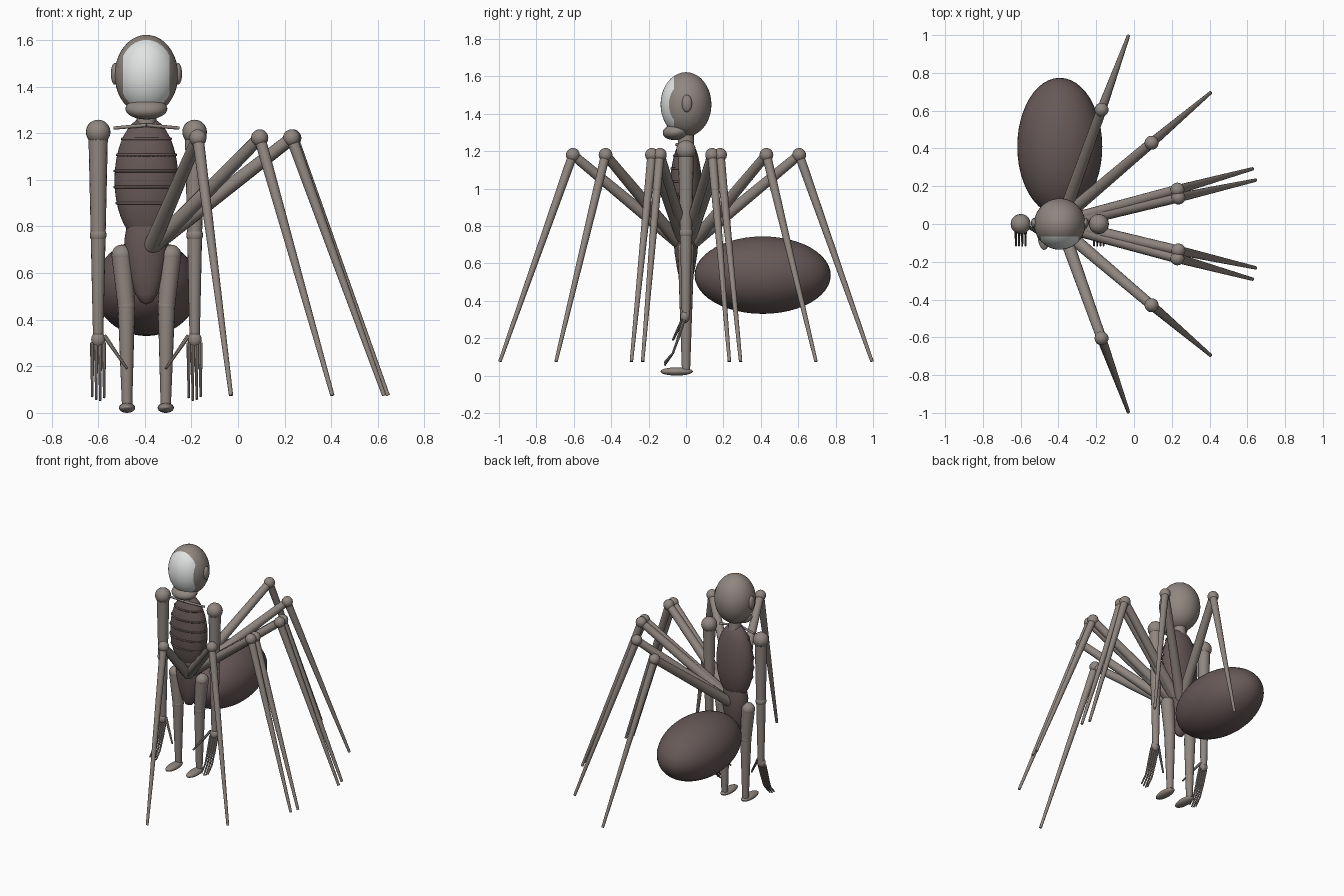
import bpy, bmesh
from math import sin, cos, pi
from mathutils import Vector, Matrix

if "Cube" in bpy.data.objects:
    bpy.data.objects.remove(bpy.data.objects["Cube"])

CX = -0.393  # the body stands off centre, beside its spread of legs


def material(name, color):
    m = bpy.data.materials.new(name)
    m.use_nodes = True
    m.diffuse_color = (*color, 1)
    m.node_tree.nodes["Principled BSDF"].inputs["Base Color"].default_value = (*color, 1)
    return m


SKIN = material("grey brown skin", (0.28, 0.24, 0.215))
DARK = material("dark brown hide", (0.135, 0.098, 0.097))
WHITE = material("pale mask", (0.75, 0.77, 0.77))
parts = []


def finish(bm, name, *mats):
    mesh = bpy.data.meshes.new(name)
    bm.to_mesh(mesh)
    bm.free()
    for m in mats:
        mesh.materials.append(m)
    ob = bpy.data.objects.new(name, mesh)
    bpy.context.collection.objects.link(ob)
    parts.append(ob)
    return ob


def ellipsoid_mesh(center, radii, seg=32, tilt=0):
    bm = bmesh.new()
    bmesh.ops.create_uvsphere(bm, u_segments=seg, v_segments=seg // 2, radius=1)
    bm.transform(Matrix.Translation(center) @ Matrix.Rotation(tilt, 4, "X")
                 @ Matrix.Diagonal((*radii, 1)))
    return bm


def ellipsoid(name, center, radii, mat, seg=32, tilt=0):
    return finish(ellipsoid_mesh(center, radii, seg, tilt), name, mat)


def ball(name, center, r, mat=SKIN):
    return ellipsoid(name, center, (r, r, r), mat, 20)


def limb(name, a, b, r1, r2, mat=SKIN, seg=16):
    """Tapered rod from a to b."""
    a, b = Vector(a), Vector(b)
    d = b - a
    bm = bmesh.new()
    bmesh.ops.create_cone(bm, cap_ends=True, segments=seg, radius1=r1, radius2=r2, depth=d.length)
    bm.transform(Matrix.Translation((a + b) / 2) @ d.to_track_quat("Z", "Y").to_matrix().to_4x4())
    return finish(bm, name, mat)


def wire(name, points, radius, mat):
    """Round tube along points."""
    cu = bpy.data.curves.new(name, "CURVE")
    cu.dimensions = "3D"
    cu.bevel_depth = radius
    cu.bevel_resolution = 2
    cu.use_fill_caps = True
    sp = cu.splines.new("POLY")
    sp.points.add(len(points) - 1)
    for p, co in zip(sp.points, points):
        p.co = (*co, 1)
    cu.materials.append(mat)
    ob = bpy.data.objects.new(name, cu)
    bpy.context.collection.objects.link(ob)


# Head, with the pale face cut in by planes
bm = ellipsoid_mesh((CX, 0, 1.45), (0.136, 0.136, 0.172), 40)
for co, no in (((CX, -0.065, 0), (0, 1, 0)), ((CX - 0.1, 0, 0), (1, 0, 0)), ((CX + 0.1, 0, 0), (1, 0, 0))):
    bmesh.ops.bisect_plane(bm, geom=bm.verts[:] + bm.edges[:] + bm.faces[:],
                           dist=1e-5, plane_co=co, plane_no=no)
for f in bm.faces:
    c = f.calc_center_median()
    f.material_index = int(c.y < -0.065 and abs(c.x - CX) < 0.1)
finish(bm, "head", SKIN, WHITE)
ellipsoid("jaw", (CX, -0.05, 1.305), (0.09, 0.075, 0.045), SKIN, tilt=0.15)
limb("neck", (CX, 0, 1.2), (CX, 0, 1.34), 0.045, 0.04)

# Torso and front ribs
TZ, TX, TY, TH = 1.0, 0.137, 0.085, 0.27
ellipsoid("torso", (CX, 0, TZ), (TX, TY, TH), DARK, 40)
for i in range(5):
    z = 1.176 - 0.069 * i
    k = (1 - ((z - TZ) / TH) ** 2) ** 0.5
    arc = [pi + pi * j / 24 for j in range(25)]
    wire(f"rib_{i + 1}", [(CX + TX * k * cos(t), TY * k * sin(t), z) for t in arc], 0.006, DARK)

# Pelvis as a flattened turned profile
bm = bmesh.new()
profile = [(0, 0.82), (0.085, 0.8), (0.095, 0.74), (0.088, 0.66), (0.068, 0.57),
           (0.048, 0.51), (0.025, 0.475), (0, 0.465)]
vs = [bm.verts.new((r, 0, z)) for r, z in profile]
es = [bm.edges.new(p) for p in zip(vs, vs[1:])]
bmesh.ops.spin(bm, geom=vs + es, cent=(0, 0, 0), axis=(0, 0, 1), angle=2 * pi, steps=28)
bmesh.ops.remove_doubles(bm, verts=bm.verts, dist=1e-4)
bmesh.ops.recalc_face_normals(bm, faces=bm.faces)
bm.transform(Matrix.Translation((CX, 0, 0)) @ Matrix.Diagonal((1, 0.7, 1, 1)))
finish(bm, "pelvis", DARK)

# Swollen abdomen
ellipsoid("abdomen", (CX, 0.41, 0.537), (0.225, 0.364, 0.207), DARK, 48)

# Paired human parts
for side, s in (("left", 1), ("right", -1)):
    def at(x, y, z):
        return (CX + s * x, y, z)

    ellipsoid(side + "_ear", at(0.135, 0.005, 1.455), (0.018, 0.027, 0.047), SKIN, 20)
    limb(side + "_collarbone", at(0, -0.05, 1.235), at(0.14, -0.02, 1.222), 0.008, 0.007)

    # Arm
    ball(side + "_shoulder", at(0.207, 0, 1.205), 0.053)
    limb(side + "_upper_arm", at(0.207, 0, 1.2), at(0.207, 0, 0.763), 0.042, 0.032)
    ball(side + "_elbow", at(0.207, 0, 0.763), 0.036)
    limb(side + "_forearm", at(0.207, 0, 0.763), at(0.207, 0, 0.32), 0.032, 0.022)
    ellipsoid(side + "_palm", at(0.207, -0.005, 0.315), (0.03, 0.025, 0.034), SKIN, 20)
    for i in range(4):
        x = 0.207 + (i - 1.5) * 0.017
        tip = 0.05 + 0.012 * abs(i - 1.3)
        path = [at(x, -0.01, 0.3), at(x, -0.045, 0.19), at(x, -0.07, 0.12), at(x, -0.115, tip)]
        for j, r in enumerate((0.009, 0.007, 0.006)):
            limb(f"{side}_finger_{i + 1}_{j + 1}", path[j], path[j + 1], r, r - 0.001, seg=8)
    limb(side + "_thumb", at(0.18, -0.005, 0.33), at(0.083, -0.07, 0.19), 0.01, 0.006, seg=8)

    # Leg
    ball(side + "_hip", at(0.105, 0, 0.677), 0.045)
    limb(side + "_thigh", at(0.105, 0, 0.67), at(0.086, 0, 0.46), 0.044, 0.037)
    ball(side + "_knee", at(0.086, 0, 0.46), 0.038)
    limb(side + "_shin", at(0.086, 0, 0.46), at(0.083, 0, 0.03), 0.037, 0.022)
    ellipsoid(side + "_foot", at(0.083, -0.05, 0.022), (0.035, 0.087, 0.022), SKIN, 24)

# Eight spider legs: root, knee and tip in plan, mirrored front to back
LEGS = [((-0.37, 0.05), (-0.172, 0.605), (-0.03, 0.995)),
        ((-0.36, 0.045), (0.093, 0.43), (0.405, 0.695)),
        ((-0.36, 0.015), (0.23, 0.182), (0.627, 0.292)),
        ((-0.36, 0.005), (0.235, 0.14), (0.643, 0.232))]
for side, s in (("back", 1), ("front", -1)):
    for i, (root, knee, tip) in enumerate(LEGS):
        a, b, c = ((p[0], s * p[1], z) for p, z in ((root, 0.72), (knee, 1.18), (tip, 0.075)))
        name = f"{side}_spider_leg_{i + 1}"
        ball(name + "_root", a, 0.034)
        limb(name + "_upper", a, b, 0.034, 0.026)
        ball(name + "_knee", b, 0.037)
        limb(name + "_lower", b, c, 0.025, 0.009)

# Smooth shading with sharp caps kept
bpy.ops.object.select_all(action="DESELECT")
for ob in parts:
    ob.select_set(True)
bpy.context.view_layer.objects.active = parts[0]
bpy.ops.object.shade_smooth_by_angle(angle=0.7)
